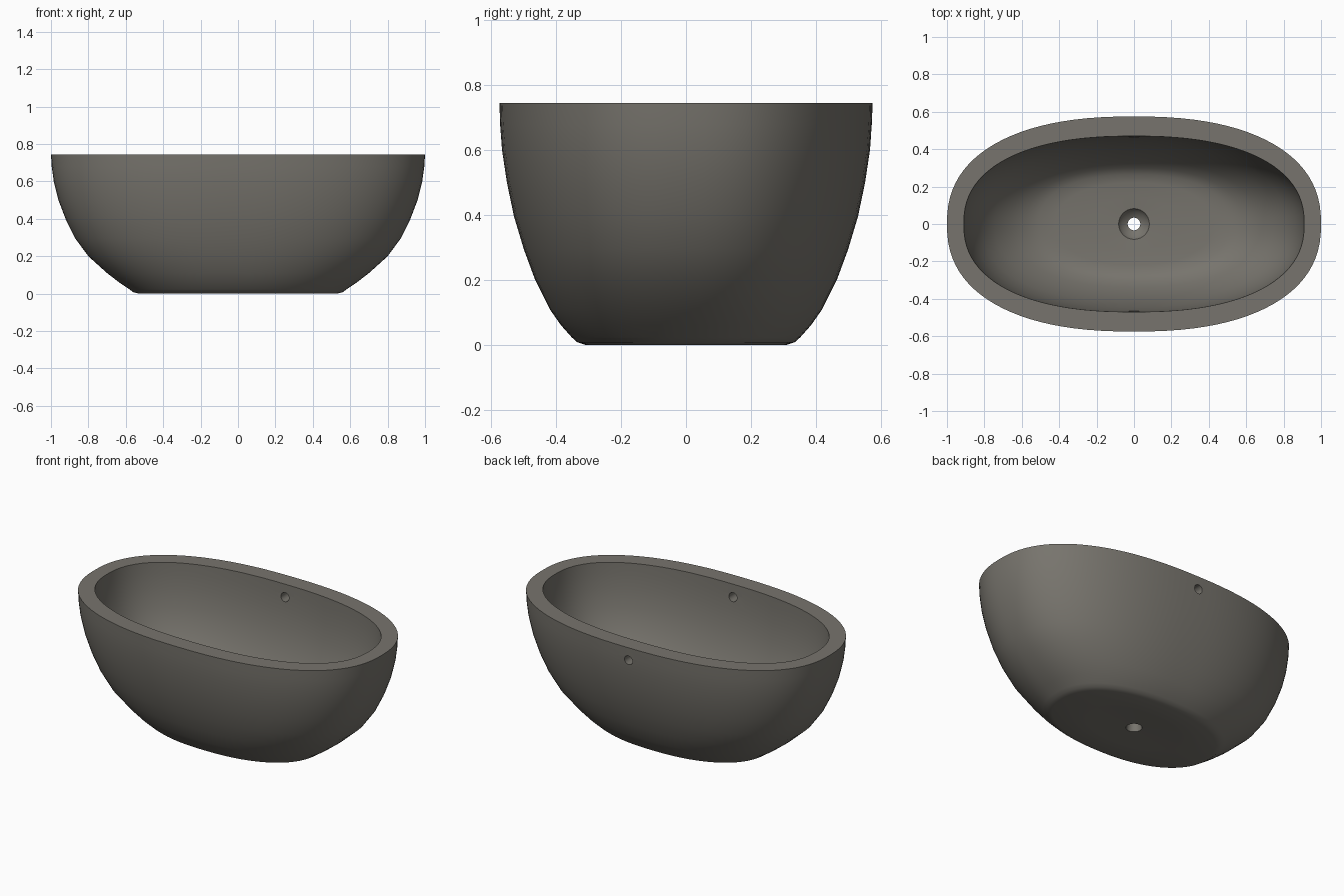
import bpy, bmesh, math
from mathutils import Matrix

if "Cube" in bpy.data.objects:
    bpy.data.objects.remove(bpy.data.objects["Cube"])

SEG = 96

stone = bpy.data.materials.new("warm grey stone")
stone.diffuse_color = (0.185, 0.175, 0.153, 1)
stone.use_nodes = True
stone.node_tree.nodes["Principled BSDF"].inputs["Base Color"].default_value = stone.diffuse_color

# Each ring: half length x, half width y, height z, superellipse exponent
RINGS = [
    # underside, from the drain outwards
    (0.046, 0.046, 0.006, 2.0), (0.30, 0.18, 0.003, 2.2), (0.53, 0.31, 0.0, 2.3),
    (0.56, 0.335, 0.008, 2.3),
    # outer wall
    (0.58, 0.352, 0.023, 2.3), (0.635, 0.385, 0.06, 2.3), (0.70, 0.42, 0.11, 2.3),
    (0.80, 0.465, 0.20, 2.35), (0.87, 0.50, 0.295, 2.35), (0.92, 0.53, 0.395, 2.35),
    (0.96, 0.552, 0.50, 2.35), (0.985, 0.567, 0.60, 2.35), (0.996, 0.573, 0.68, 2.35),
    (1.0, 0.575, 0.745, 2.35),
    # rim and inner wall
    (0.91, 0.47, 0.745, 2.35), (0.905, 0.468, 0.68, 2.35), (0.89, 0.461, 0.59, 2.35),
    (0.86, 0.444, 0.48, 2.35), (0.81, 0.415, 0.38, 2.35), (0.745, 0.38, 0.295, 2.3),
    (0.66, 0.338, 0.22, 2.3), (0.58, 0.30, 0.172, 2.3), (0.51, 0.265, 0.148, 2.3),
    (0.42, 0.22, 0.14, 2.2), (0.22, 0.14, 0.136, 2.1),
    # drain bowl and pipe
    (0.082, 0.082, 0.132, 2.0), (0.065, 0.065, 0.105, 2.0), (0.034, 0.034, 0.09, 2.0),
]


def ring_points(a, b, z, n):
    pts = []
    for i in range(SEG):
        t = 2 * math.pi * i / SEG
        c, s = math.cos(t), math.sin(t)
        pts.append((a * math.copysign(abs(c) ** (2 / n), c),
                    b * math.copysign(abs(s) ** (2 / n), s), z))
    return pts


# Tub shell: closed loft through all rings
bm = bmesh.new()
loops = [[bm.verts.new(p) for p in ring_points(*r)] for r in RINGS]
for k, lower in enumerate(loops):
    upper = loops[(k + 1) % len(loops)]
    for i in range(SEG):
        j = (i + 1) % SEG
        bm.faces.new((lower[i], lower[j], upper[j], upper[i]))
bmesh.ops.recalc_face_normals(bm, faces=bm.faces)
mesh = bpy.data.meshes.new("bathtub")
bm.to_mesh(mesh)
bm.free()
tub = bpy.data.objects.new("bathtub", mesh)
bpy.context.collection.objects.link(tub)
mesh.materials.append(stone)


# Overflow holes: through the back wall, blind inside the front wall
def cut_hole(y0, y1, z=0.665, r=0.028):
    bm = bmesh.new()
    bmesh.ops.create_cone(
        bm, cap_ends=True, segments=24, radius1=r, radius2=r, depth=y1 - y0,
        matrix=Matrix.Translation((0, (y0 + y1) / 2, z)) @ Matrix.Rotation(math.pi / 2, 4, 'X'))
    bmesh.ops.recalc_face_normals(bm, faces=bm.faces)
    me = bpy.data.meshes.new("hole_cutter")
    bm.to_mesh(me)
    bm.free()
    me.materials.append(stone)
    cutter = bpy.data.objects.new("hole_cutter", me)
    bpy.context.collection.objects.link(cutter)
    mod = tub.modifiers.new("overflow", 'BOOLEAN')
    mod.operation, mod.solver, mod.object = 'DIFFERENCE', 'EXACT', cutter
    return cutter


cutters = [cut_hole(0.3, 0.7), cut_hole(-0.53, -0.3)]
bpy.context.view_layer.update()
tub_eval = tub.evaluated_get(bpy.context.evaluated_depsgraph_get())
final = bpy.data.meshes.new_from_object(tub_eval)
tub.modifiers.clear()
tub.data = final
for c in cutters:
    bpy.data.objects.remove(c)

# Smooth shading with crisp rim and hole edges
bpy.ops.object.select_all(action='DESELECT')
tub.select_set(True)
bpy.context.view_layer.objects.active = tub
bpy.ops.object.shade_smooth_by_angle(angle=math.radians(35))
